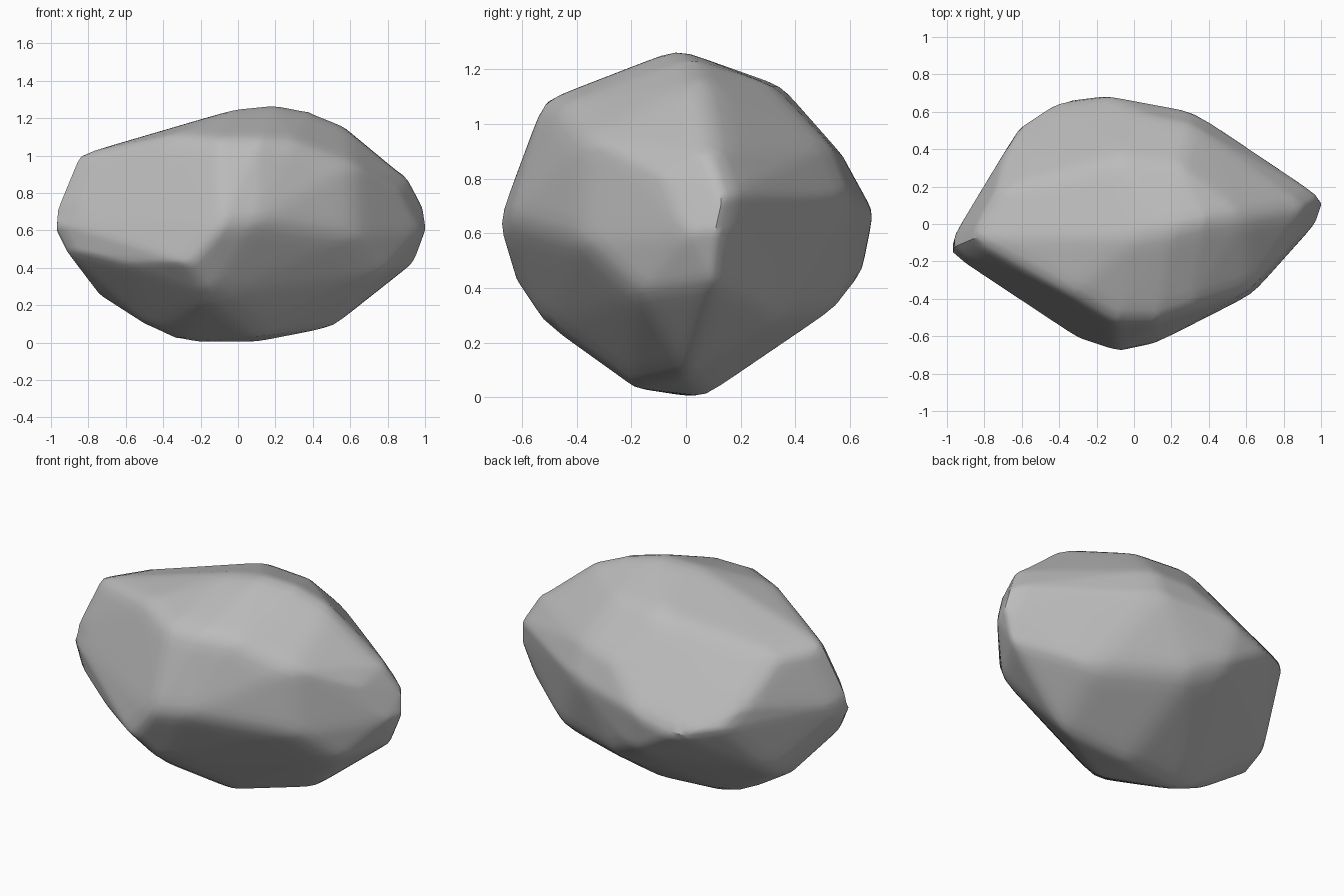
import bpy
import bmesh

# Remove the default cube
default_cube = bpy.data.objects.get("Cube")
if default_cube:
    bpy.data.objects.remove(default_cube, do_unlink=True)


def make_material(name, colour):
    material = bpy.data.materials.new(name)
    material.use_nodes = True
    material.diffuse_color = colour
    shader = material.node_tree.nodes["Principled BSDF"]
    shader.inputs["Base Color"].default_value = colour
    shader.inputs["Roughness"].default_value = 0.9
    return material


# Corner rings of the boulder, from the peak down to the resting face
crest = [(0, -.07, 1.255), (.2, -.03, 1.275), (.38, .02, 1.24),
         (.59, .05, 1.155), (-.08, .35, 1.14), (.25, .32, 1.14)]
upper_rim = [(-.87, -.08, 1), (-.35, -.37, 1.11), (-.1, -.52, 1.085),
             (.12, -.52, 1.085), (.3, -.46, 1.07), (.61, -.36, .95),
             (.86, -.09, .81), (.91, .1, .89), (-.73, .17, .99),
             (.08, .58, .88), (.31, .53, .92)]
waist = [(-1.01, -.14, .66), (-.09, -.69, .63), (.1, -.65, .65),
         (.63, -.38, .57), (.97, 0, .6), (1.01, .12, .61),
         (.99, .15, .74), (.81, .26, .7), (.32, .6, .74),
         (-.16, .69, .68), (-.4, .66, .61), (-.61, .52, .65),
         (-.67, .42, .76)]
lower_rim = [(-.93, -.17, .5), (-.62, -.37, .42), (-.27, -.63, .43),
             (.78, -.18, .38), (.94, .1, .42), (.57, .35, .3),
             (.07, .57, .34), (-.1, .64, .43), (-.74, .06, .25),
             (-.73, .22, .31)]
base = [(-.15, -.51, .25), (.1, -.21, .035), (-.31, .02, 0), (.1, .07, 0),
        (.51, 0, .08), (-.46, 0, .07)]

# Wrap the rings in a faceted skin
bm = bmesh.new()
for ring in (crest, upper_rim, waist, lower_rim, base):
    for corner in ring:
        bm.verts.new(corner)
bmesh.ops.convex_hull(bm, input=bm.verts)
loose = [v for v in bm.verts if not v.link_faces]
bmesh.ops.delete(bm, geom=loose, context='VERTS')

# Refine the facets and wear down their edges a little
for _ in range(3):
    bmesh.ops.subdivide_edges(bm, edges=bm.edges, cuts=1, use_grid_fill=True)
for _ in range(2):
    bmesh.ops.smooth_vert(bm, verts=bm.verts, factor=0.5,
                          use_axis_x=True, use_axis_y=True, use_axis_z=True)
bmesh.ops.recalc_face_normals(bm, faces=bm.faces)

mesh = bpy.data.meshes.new("boulder")
bm.to_mesh(mesh)
bm.free()
mesh.materials.append(make_material("stone grey", (.5, .5, .5, 1)))
boulder = bpy.data.objects.new("boulder", mesh)
bpy.context.collection.objects.link(boulder)

# Soft shading over the worn edges
bpy.context.view_layer.objects.active = boulder
boulder.select_set(True)
bpy.ops.object.shade_smooth_by_angle(angle=0.6)
